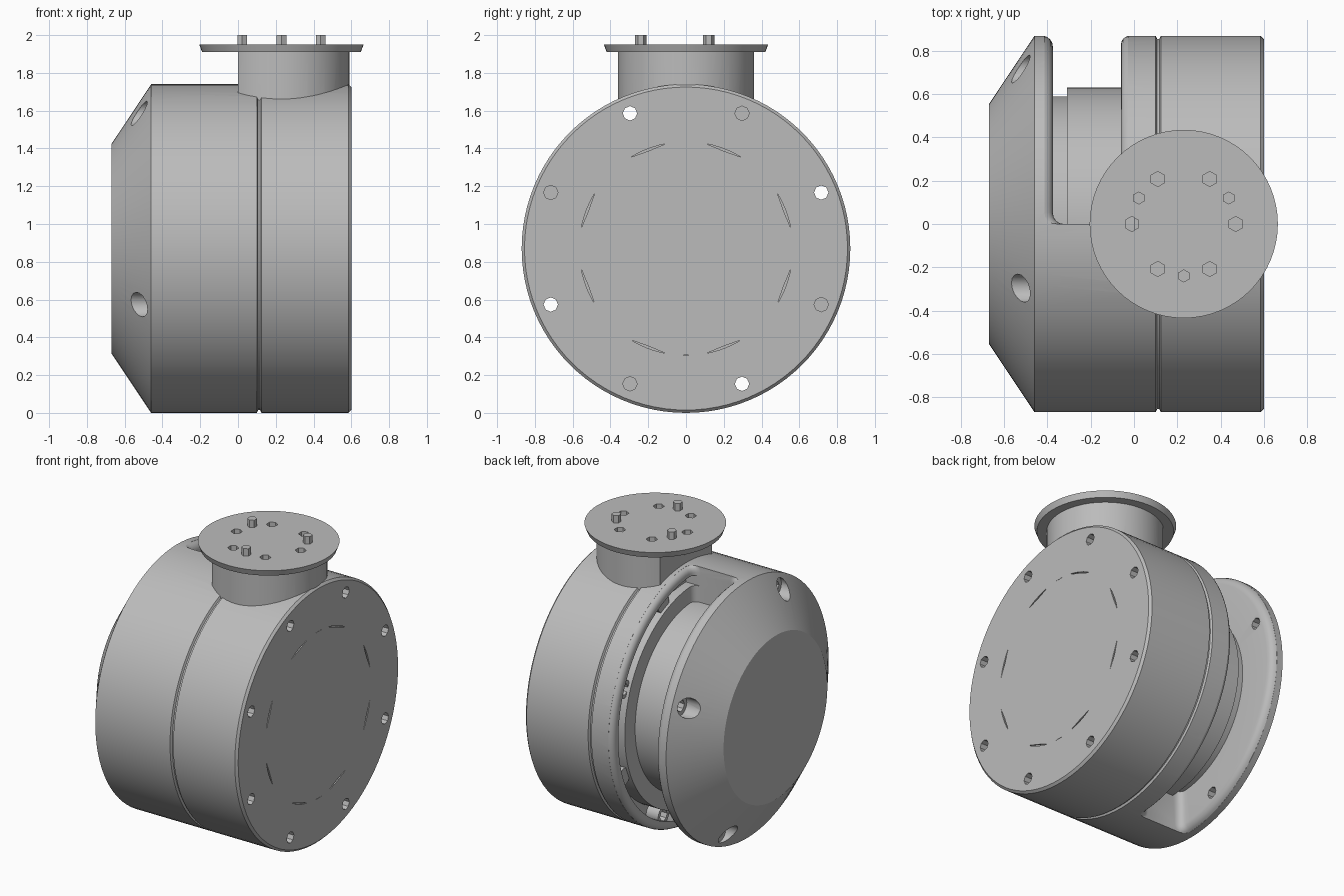
import bpy, bmesh, math
from mathutils import Matrix, Vector

if "Cube" in bpy.data.objects:
    bpy.data.objects.remove(bpy.data.objects["Cube"], do_unlink=True)

R = 0.87                       # housing radius, also the height of its axis
FLANGE_X = 0.23
metal = bpy.data.materials.new("plain grey metal")
metal.use_nodes = True
grey = (0.5, 0.5, 0.5, 1)
metal.diffuse_color = grey
metal.node_tree.nodes["Principled BSDF"].inputs["Base Color"].default_value = grey


def finish(bm, name):
    bmesh.ops.remove_doubles(bm, verts=bm.verts, dist=1e-5)
    bmesh.ops.recalc_face_normals(bm, faces=bm.faces)
    me = bpy.data.meshes.new(name)
    bm.to_mesh(me)
    bm.free()
    me.materials.append(metal)
    ob = bpy.data.objects.new(name, me)
    bpy.context.collection.objects.link(ob)
    return ob


def lathe(name, profile, angles, closed, shift=None):
    """Turn (x, radius) points about the housing axis."""
    bm = bmesh.new()
    rings = []
    for a in angles:
        ring = []
        for x, r in profile:
            if shift:
                x += shift(x, a)
            ring.append(bm.verts.new((x, r * math.cos(a), R + r * math.sin(a))))
        rings.append(ring)
    n = len(profile)
    pairs = list(zip(rings, rings[1:]))
    if closed:
        pairs.append((rings[-1], rings[0]))
    for a, b in pairs:
        for i in range(n):
            j = (i + 1) % n
            if profile[i][1] == 0 and profile[j][1] == 0:
                continue
            quad = [a[i], a[j], b[j], b[i]]
            if profile[i][1] == 0:
                quad = [a[i], a[j], b[j]]
            elif profile[j][1] == 0:
                quad = [a[i], a[j], b[i]]
            bm.faces.new(quad)
    if not closed:
        bm.faces.new(rings[0])
        bm.faces.new(rings[-1])
    return finish(bm, name)


def rod(name, start, end, r, sides, r_end=None):
    a, b = Vector(start), Vector(end)
    turn = (b - a).to_track_quat('Z', 'Y').to_matrix().to_4x4()
    bm = bmesh.new()
    bmesh.ops.create_cone(bm, cap_ends=True, segments=sides, radius1=r,
                          radius2=r if r_end is None else r_end,
                          depth=(b - a).length,
                          matrix=Matrix.Translation((a + b) / 2) @ turn)
    return finish(bm, name)


def combine(ob, tool, operation):
    mod = ob.modifiers.new("combine", 'BOOLEAN')
    mod.operation, mod.object, mod.solver = operation, tool, 'EXACT'
    bpy.context.view_layer.update()
    deps = bpy.context.evaluated_depsgraph_get()
    me = bpy.data.meshes.new_from_object(ob.evaluated_get(deps))
    ob.modifiers.clear()
    ob.data = me
    bpy.data.objects.remove(tool, do_unlink=True)


def on_face(x, degrees, r=0.775):
    a = math.radians(degrees)
    return (x, r * math.cos(a), R + r * math.sin(a))


# Round housing with a tapered end and a narrow seam groove
housing = lathe("housing", [
    (-0.67, 0), (-0.67, 0.555), (-0.46, R), (0.10, R), (0.107, R - 0.014),
    (0.117, R - 0.014), (0.124, R), (0.585, R), (0.60, R - 0.015), (0.60, 0)],
    [math.tau * i / 96 for i in range(96)], True)

# Half-round slot with rounded rims, a stepped drum inside and a deeper channel
def arc(cx, sign, rad):
    return [(cx + sign * rad * math.cos(math.radians(t)),
             R - rad + rad * math.sin(math.radians(t))) for t in (0, 20, 40, 60, 78)]

left = arc(-0.425, 1, 0.05)
right = arc(-0.02, -1, 0.04)
slot = ([(-0.375, 0.59), (-0.31, 0.59), (-0.31, 0.63), (-0.06, 0.63),
         (-0.06, 0.74), (0.05, 0.74), (0.05, 0.81), (-0.06, 0.81)]
        + right + [(right[-1][0], 0.95), (left[-1][0], 0.95)] + left[::-1])


def corner(x, a):
    """Round the four corners where the slot ends."""
    d = (math.pi / 2 - abs(a)) * 0.8
    if d >= 0.05 or -0.32 < x < -0.1 or x > 0:
        return 0
    move = 0.05 - math.sqrt(0.05 ** 2 - (0.05 - d) ** 2)
    return move if x < -0.2 else -move


ends = [math.pi / 2 - d / 0.8 for d in (0, 0.004, 0.014, 0.03, 0.05)]
middle = [math.radians(84 * (1 - i / 28)) for i in range(57)]
combine(housing, lathe("slot_cutter", slot,
                       ends + middle + [-a for a in ends[::-1]], False, corner), 'DIFFERENCE')

# Bolt bosses bridging the channel
for deg in (-67.5, -22.5, 22.5, 67.5):
    combine(housing, rod("boss", on_face(-0.04, deg), on_face(0.09, deg), 0.06, 16), 'UNION')

# Neck, flattened on the slot side
neck = rod("neck", (FLANGE_X, 0, 1.60), (FLANGE_X, 0, 1.925), 0.36, 64)
bm = bmesh.new()
bm.from_mesh(neck.data)
cut = bmesh.ops.bisect_plane(bm, geom=bm.verts[:] + bm.edges[:] + bm.faces[:],
                             plane_co=(0, 0, 0), plane_no=(-1, 0, 0), clear_outer=True)
bmesh.ops.holes_fill(bm, edges=[e for e in bm.edges if e.is_boundary])
bm.to_mesh(neck.data)
bm.free()
combine(housing, neck, 'UNION')

# Bolt holes: alternate ones run right through to counterbores on the taper
for i in range(8):
    deg = 22.5 + 45 * i
    through = i % 2 == 0
    combine(housing, rod("hole_cutter", on_face(-0.8 if through else 0.35, deg),
                         on_face(0.7, deg), 0.038, 8), 'DIFFERENCE')
    if through:
        combine(housing, rod("bore_cutter", on_face(-0.8, deg),
                             on_face(-0.462, deg), 0.065, 16), 'DIFFERENCE')

# Fine curved slits in the flat end
def slit(centre, half):
    outer = [on_face(0, centre + half * t / 3, 0.565) for t in range(-3, 4)]
    mid = (Vector(outer[0]) + Vector(outer[-1])) / 2
    inner = [outer[0], tuple(mid + (mid - Vector(outer[3])) * 0.3), outer[-1]]
    loop = outer + [inner[1]]
    bm = bmesh.new()
    face = bm.faces.new([bm.verts.new((0.59, y, z)) for _, y, z in loop])
    grown = bmesh.ops.extrude_face_region(bm, geom=[face])["geom"]
    bmesh.ops.translate(bm, vec=(0.05, 0, 0),
                        verts=[v for v in grown if isinstance(v, bmesh.types.BMVert)])
    return finish(bm, "slit_cutter")

for quarter in range(4):
    for side in (-21, 21):
        combine(housing, slit(90 * quarter + side, 10), 'DIFFERENCE')
for deg in (90, 180, 270):
    combine(housing, slit(deg, 4), 'DIFFERENCE')

# Mounting flange with a chamfered underside and six holes
flange = rod("flange", (FLANGE_X, 0, 1.91), (FLANGE_X, 0, 1.95), 0.42, 64, 0.435)
for i in range(6):
    a = math.radians(60 * i)
    x, y = FLANGE_X + 0.24 * math.cos(a), 0.24 * math.sin(a)
    for target in (flange, housing):
        combine(target, rod("hole_cutter", (x, y, 1.80), (x, y, 2.1), 0.035, 6), 'DIFFERENCE')

# Three locating pins
parts = [housing, flange]
for i in range(3):
    a = math.radians(30 + 120 * i)
    x, y = FLANGE_X + 0.24 * math.cos(a), 0.24 * math.sin(a)
    parts.append(rod("pin_%d" % (i + 1), (x, y, 1.92), (x, y, 2.0), 0.03, 6))

# Smooth curved walls, keep edges crisp
bpy.ops.object.select_all(action='DESELECT')
for ob in parts[:2]:
    ob.select_set(True)
bpy.context.view_layer.objects.active = housing
bpy.ops.object.shade_smooth_by_angle(angle=math.radians(28))
